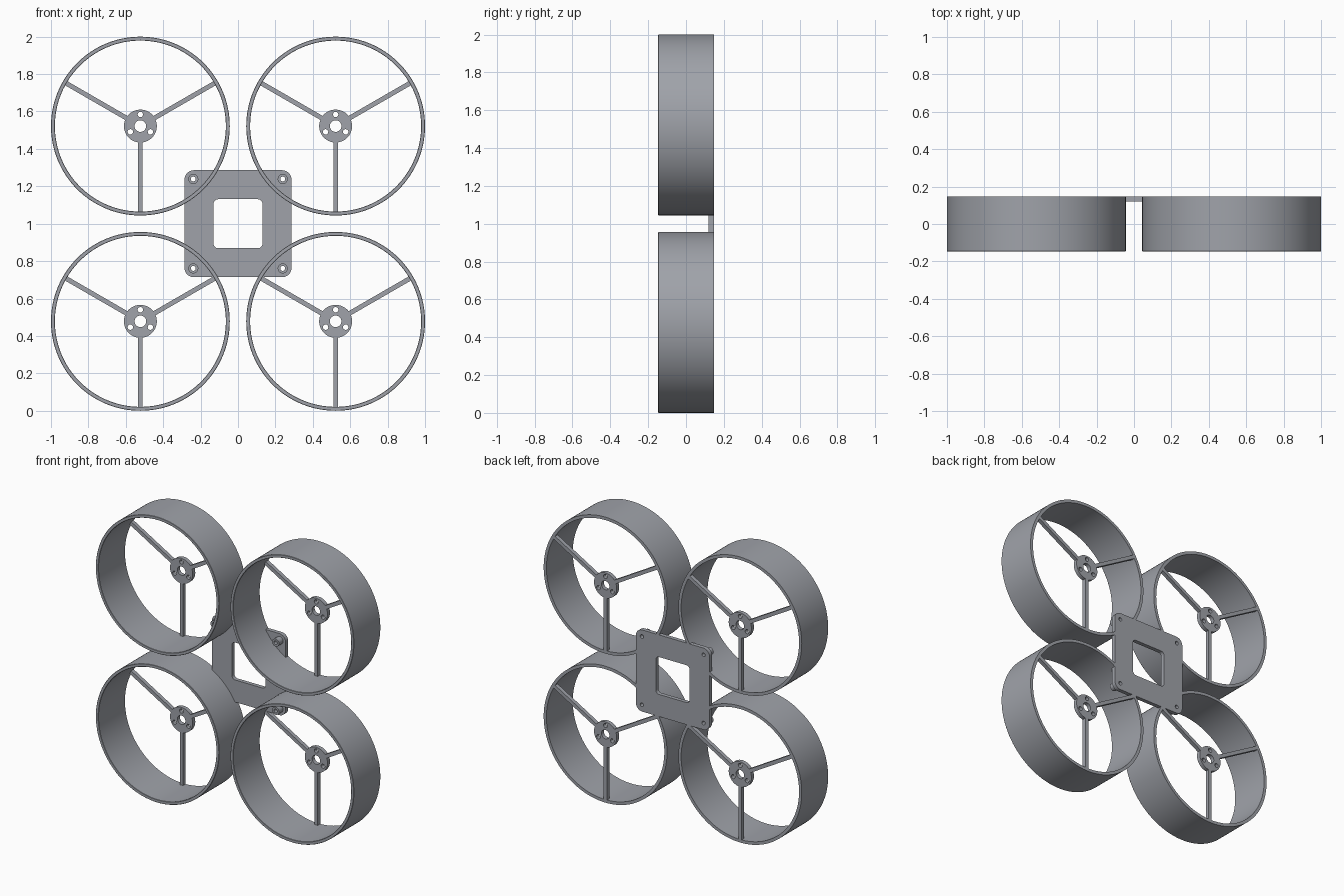
import bpy, bmesh
from math import sin, cos, pi, asin, radians

if "Cube" in bpy.data.objects:
    bpy.data.objects.remove(bpy.data.objects["Cube"])

BACK = 0.147          # rear face shared by all frame parts
OFFSET = 0.522        # duct centre distance from the middle
R_OUT, R_IN = 0.478, 0.457

# Dark blue-grey plastic
grey = bpy.data.materials.new("slate_grey")
grey.diffuse_color = (0.35, 0.365, 0.40, 1)
grey.use_nodes = True
grey.node_tree.nodes["Principled BSDF"].inputs["Base Color"].default_value = grey.diffuse_color


def arc(cx, cy, r, a0, a1, n):
    return [(cx + r * cos(a0 + (a1 - a0) * i / n), cy + r * sin(a0 + (a1 - a0) * i / n))
            for i in range(n + 1)]


def circle(cx, cy, r, n=32):
    return arc(cx, cy, r, 0, 2 * pi, n)[:-1]


def rounded_square(h, r, n=8):
    pts = []
    for i, (sx, sy) in enumerate([(1, 1), (-1, 1), (-1, -1), (1, -1)]):
        pts += arc(sx * (h - r), sy * (h - r), r, i * pi / 2, (i + 1) * pi / 2, n)
    return pts


def finish(bm, mesh):
    bmesh.ops.remove_doubles(bm, verts=bm.verts, dist=1e-5)
    bmesh.ops.recalc_face_normals(bm, faces=bm.faces)
    bm.to_mesh(mesh)
    bm.free()
    mesh.shade_smooth()
    mesh.set_sharp_from_angle(angle=radians(30))
    mesh.materials.clear()
    mesh.materials.append(grey)
    return mesh


def plate_mesh(name, loops, y0, y1):
    """Flat outline with holes (x, z), extruded from y0 to y1."""
    cu = bpy.data.curves.new(name + "_profile", 'CURVE')
    cu.dimensions, cu.fill_mode = '2D', 'BOTH'
    cu.extrude = (y1 - y0) / 2
    for pts in loops:
        sp = cu.splines.new('POLY')
        sp.points.add(len(pts) - 1)
        for p, (x, z) in zip(sp.points, pts):
            p.co = (x, z, 0, 1)
        sp.use_cyclic_u = True
    tmp = bpy.data.objects.new(name + "_profile", cu)
    mesh = bpy.data.meshes.new_from_object(tmp)
    bpy.data.objects.remove(tmp)
    bpy.data.curves.remove(cu)
    mesh.name = name
    bm = bmesh.new()
    bm.from_mesh(mesh)
    for v in bm.verts:
        v.co = (v.co.x, (y0 + y1) / 2 - v.co.z, v.co.y)
    return finish(bm, mesh)


def lathe_mesh(name, profile, n):
    """Closed (radius, y) profile spun around the y axis."""
    bm = bmesh.new()
    rings = [[bm.verts.new((r * cos(2 * pi * i / n), y, r * sin(2 * pi * i / n)))
              for r, y in profile] for i in range(n)]
    m = len(profile)
    for i in range(n):
        a, b = rings[i], rings[(i + 1) % n]
        for j in range(m):
            k = (j + 1) % m
            bm.faces.new((a[j], a[k], b[k], b[j]))
    return finish(bm, bpy.data.meshes.new(name))


def place(name, mesh, x, z):
    ob = bpy.data.objects.new(name, mesh)
    ob.location = (x, 0, z)
    bpy.context.collection.objects.link(ob)


# Propeller duct with a barely eased front lip
duct = lathe_mesh("duct", [(R_IN, BACK), (R_OUT, BACK), (R_OUT, -BACK + 0.002),
                           (R_OUT - 0.002, -BACK), (R_IN + 0.002, -BACK),
                           (R_IN, -BACK + 0.002)], 128)

# Motor mount: hub and three spokes as one outline, with shaft and screw holes
HUB_R, HALF_W = 0.088, 0.0125
d = asin(HALF_W / HUB_R)
outline = []
for k in range(3):
    a = radians(30 + 120 * k)
    for s in (-1, 1):
        outline.append((0.465 * cos(a) - s * HALF_W * sin(a),
                        0.465 * sin(a) + s * HALF_W * cos(a)))
    outline += arc(0, 0, HUB_R, a + d, a + 2 * pi / 3 - d, 20)
holes = [circle(0, 0, 0.031)]
for k in range(3):
    a = radians(90 + 120 * k)
    holes.append(circle(0.062 * cos(a), 0.062 * sin(a), 0.0145, 20))
mount = plate_mesh("motor_mount", [outline] + holes, 0.119, BACK)

# Centre plate with window and corner screw holes
POST, HOLE_R = 0.239, 0.013
corners = [(sx, sz) for sx in (-1, 1) for sz in (-1, 1)]
plate = plate_mesh("centre_plate",
                   [rounded_square(0.286, 0.05), rounded_square(0.131, 0.025)] +
                   [circle(sx * POST, sz * POST, HOLE_R, 24) for sx, sz in corners],
                   0.119, BACK)
place("centre_plate", plate, 0, 1)

# Hollow standoff on the front of the plate
standoff = lathe_mesh("standoff", [(HOLE_R, 0.12), (0.027, 0.12),
                                   (0.027, 0.075), (HOLE_R, 0.075)], 24)

for sx, sz in corners:
    tag = ("upper" if sz > 0 else "lower") + ("_right" if sx > 0 else "_left")
    place("duct_" + tag, duct, sx * OFFSET, 1 + sz * OFFSET)
    place("motor_mount_" + tag, mount, sx * OFFSET, 1 + sz * OFFSET)
    place("standoff_" + tag, standoff, sx * POST, 1 + sz * POST)
